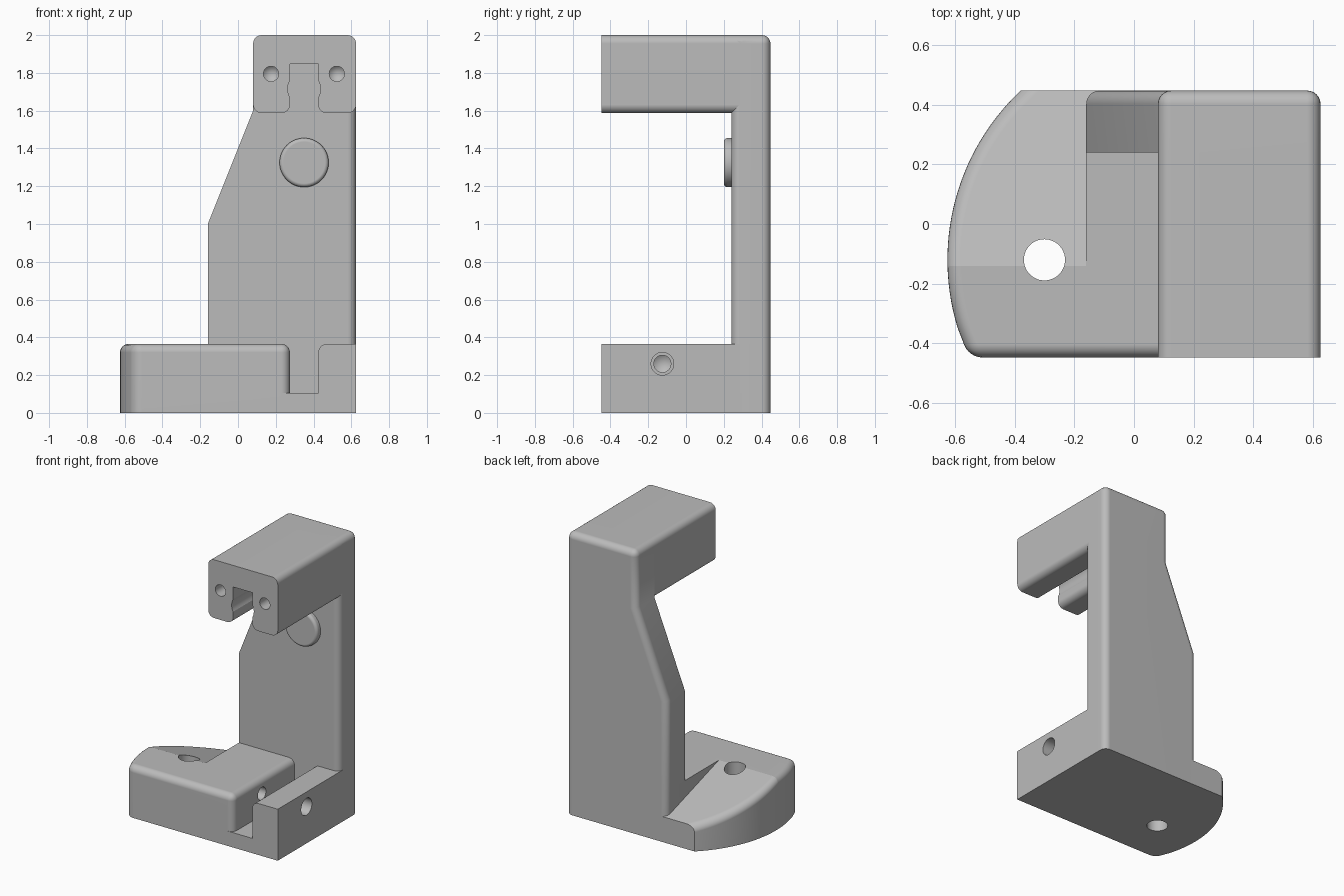
import bpy
import bmesh
import math
from mathutils import Vector, Matrix

if "Cube" in bpy.data.objects:
    bpy.data.objects.remove(bpy.data.objects["Cube"], do_unlink=True)

grey = bpy.data.materials.new("plain_grey")
grey.use_nodes = True
colour = (0.5, 0.5, 0.5, 1)
grey.diffuse_color = colour
grey.node_tree.nodes["Principled BSDF"].inputs["Base Color"].default_value = colour

# Main dimensions
LEFT, RIGHT, FRONT, BACK = -0.16, 0.625, -0.447, 0.447
BASE_TOP, ARM_BOTTOM, ARM_LEFT, TOP = 0.365, 1.587, 0.08, 2.0
SLOT_A, SLOT_B, FLOOR, WALL_Y = 0.275, 0.425, 0.105, 0.24
RAMP_Y, FILLET = -0.14, 0.045


def near(a, b):
    return abs(a - b) < 1e-4


def prism(points, direction):
    """Extrude a closed outline along a direction."""
    bm = bmesh.new()
    face = bm.faces.new([bm.verts.new(p) for p in points])
    ext = bmesh.ops.extrude_face_region(bm, geom=[face], use_keep_orig=True)
    verts = [g for g in ext["geom"] if isinstance(g, bmesh.types.BMVert)]
    bmesh.ops.translate(bm, verts=verts, vec=direction)
    bmesh.ops.recalc_face_normals(bm, faces=bm.faces)
    return bm


def box(x0, x1, y0, y1, z0, z1):
    return prism([(x0, y0, z0), (x1, y0, z0), (x1, y1, z0), (x0, y1, z0)], (0, 0, z1 - z0))


def fillet(bm, rule, radius=FILLET):
    edges = [e for e in bm.edges if rule(e.verts[0].co, e.verts[1].co)]
    bmesh.ops.bevel(bm, geom=edges, offset=radius, offset_type='OFFSET', segments=6,
                    profile=0.5, affect='EDGES', clamp_overlap=False)


def clip(bm, co, outward):
    """Remove everything on the outward side and cap the section."""
    geom = bm.verts[:] + bm.edges[:] + bm.faces[:]
    cut = bmesh.ops.bisect_plane(bm, geom=geom, plane_co=co, plane_no=outward, clear_outer=True)
    edges = [g for g in cut["geom_cut"] if isinstance(g, bmesh.types.BMEdge)]
    bmesh.ops.edgeloop_fill(bm, edges=edges)
    bmesh.ops.recalc_face_normals(bm, faces=bm.faces)


def cylinder(start, end, radius, tip=0):
    """Cylinder between two points, with an optional conical far end."""
    bm = bmesh.new()
    a, b = Vector(start), Vector(end)
    axis = b - a
    rot = axis.to_track_quat('Z', 'Y').to_matrix().to_4x4()
    bmesh.ops.create_cone(bm, cap_ends=True, segments=48, radius1=radius, radius2=radius,
                          depth=axis.length, matrix=Matrix.Translation((a + b) / 2) @ rot)
    if tip:
        far = max(bm.faces, key=lambda f: f.calc_center_median().dot(axis))
        bmesh.ops.poke(bm, faces=[far], offset=tip)
    return bm


def to_object(name, bm):
    mesh = bpy.data.meshes.new(name)
    bm.to_mesh(mesh)
    bm.free()
    mesh.materials.append(grey)
    obj = bpy.data.objects.new(name, mesh)
    bpy.context.collection.objects.link(obj)
    return obj


def part(name, bm, cutters=()):
    """Finish a part: cut its holes, then shade it."""
    obj = to_object(name, bm)
    bpy.ops.object.select_all(action='DESELECT')
    obj.select_set(True)
    bpy.context.view_layer.objects.active = obj
    for cutter_mesh in cutters:
        cutter = to_object("cutter", cutter_mesh)
        cutter.hide_render = True
        mod = obj.modifiers.new("cut", 'BOOLEAN')
        mod.operation, mod.solver, mod.object = 'DIFFERENCE', 'EXACT', cutter
        bpy.ops.object.modifier_apply(modifier=mod.name)
        bpy.data.objects.remove(cutter, do_unlink=True)
    bpy.ops.object.shade_smooth_by_angle(angle=math.radians(30))
    weighted = obj.modifiers.new("weighted_normals", 'WEIGHTED_NORMAL')
    weighted.keep_sharp = True
    return obj


def curved_base():
    """Base block with a curved left side and rounded upper edges."""
    angles = [204.9] + [197 - (197 - 133.2) * i / 28 for i in range(29)]
    arc = [(0.153 + 0.778 * math.cos(math.radians(t)),
            -0.12 + 0.778 * math.sin(math.radians(t)), 0) for t in angles]
    arc[0] = (arc[0][0], FRONT, 0)
    arc[-1] = (arc[-1][0], BACK, 0)
    bm = prism([(SLOT_A, FRONT, 0)] + arc + [(SLOT_A, BACK, 0)], (0, 0, BASE_TOP))

    def rule(a, b):
        upper = near(a.z, BASE_TOP) and near(b.z, BASE_TOP)
        at_back = near(a.y, BACK) and near(b.y, BACK)
        front_corner = not near(a.z, b.z) and near(a.y, FRONT)
        return (upper and not at_back) or front_corner
    fillet(bm, rule)
    return bm


def bolt_hole():
    return cylinder((-0.3, -0.12, -0.1), (-0.3, -0.12, 0.6), 0.069)


# Base block, with the rear left removed for the ramp
base = curved_base()
clip(base, (0, 0.3, 0), (0, 1, 0))
part("base_block", base, [
    box(-1, LEFT, RAMP_Y, 1, -0.2, 0.6),
    bolt_hole(),
    cylinder((0.32, -0.125, 0.26), (0, -0.125, 0.26), 0.045, 0.03)])

# Ramp falling towards the back
ramp = curved_base()
clip(ramp, (0, RAMP_Y, 0), (0, -1, 0))
clip(ramp, (LEFT + 0.06, 0, 0), (1, 0, 0))
for v in ramp.verts:
    if v.co.z > 0.1:
        v.co.z -= 0.315 * (v.co.y - RAMP_Y)
part("base_ramp", ramp, [bolt_hole()])

# Slot floor and side tab
part("slot_floor", box(SLOT_A - FILLET, RIGHT, FRONT, 0.3, 0, FLOOR))
tab = box(SLOT_B, RIGHT, FRONT, 0.3, FLOOR, BASE_TOP)
fillet(tab, lambda a, b: all(near(p.x, SLOT_B) and near(p.z, BASE_TOP) for p in (a, b)))
clip(tab, (0, WALL_Y + FILLET, 0), (0, 1, 0))
part("side_tab", tab, [cylinder((0.4, -0.125, 0.26), (0.7, -0.125, 0.26), 0.06)])

# Upright wall
outline = [(LEFT, 0), (RIGHT, 0), (RIGHT, TOP), (ARM_LEFT, TOP), (ARM_LEFT, 1.6), (LEFT, 1)]
wall = prism([(x, WALL_Y, z) for x, z in outline], (0, BACK - WALL_Y, 0))


def wall_rule(a, b):
    floor_edge = near(a.z, 0) and near(b.z, 0)
    back_edge = near(a.y, BACK) and near(b.y, BACK) and not floor_edge
    top_side = near(a.z, TOP) and near(b.z, TOP) and not near(a.y, b.y)
    front_right = all(near(p.y, WALL_Y) and near(p.x, RIGHT) for p in (a, b))
    return back_edge or top_side or front_right


fillet(wall, wall_rule)
part("upright_wall", wall)

# Slotted upper arm
SLOT_TOP = 1.847
outline = [(ARM_LEFT, ARM_BOTTOM), (SLOT_A, ARM_BOTTOM), (SLOT_A, SLOT_TOP), (SLOT_B, SLOT_TOP),
           (SLOT_B, ARM_BOTTOM), (RIGHT, ARM_BOTTOM), (RIGHT, TOP), (ARM_LEFT, TOP)]
arm = prism([(x, FRONT, z) for x, z in outline], (0, 0.3 - FRONT, 0))
fillet(arm, lambda a, b: not near(a.y, b.y) and not near(a.z, SLOT_TOP))
screw_holes = [cylinder((x, -0.5, 1.795), (x, -0.2, 1.795), 0.04, 0.04) for x in (0.175, 0.523)]
groove = cylinder((0.35, -0.5, 1.715), (0.35, WALL_Y, 1.715), 0.087)
part("upper_arm", arm, screw_holes + [groove])

# Round button on the wall
button = cylinder((0.35, 0.26, 1.325), (0.35, 0.2, 1.325), 0.13)
fillet(button, lambda a, b: near(a.y, 0.2) and near(b.y, 0.2), 0.02)
part("round_button", button)
